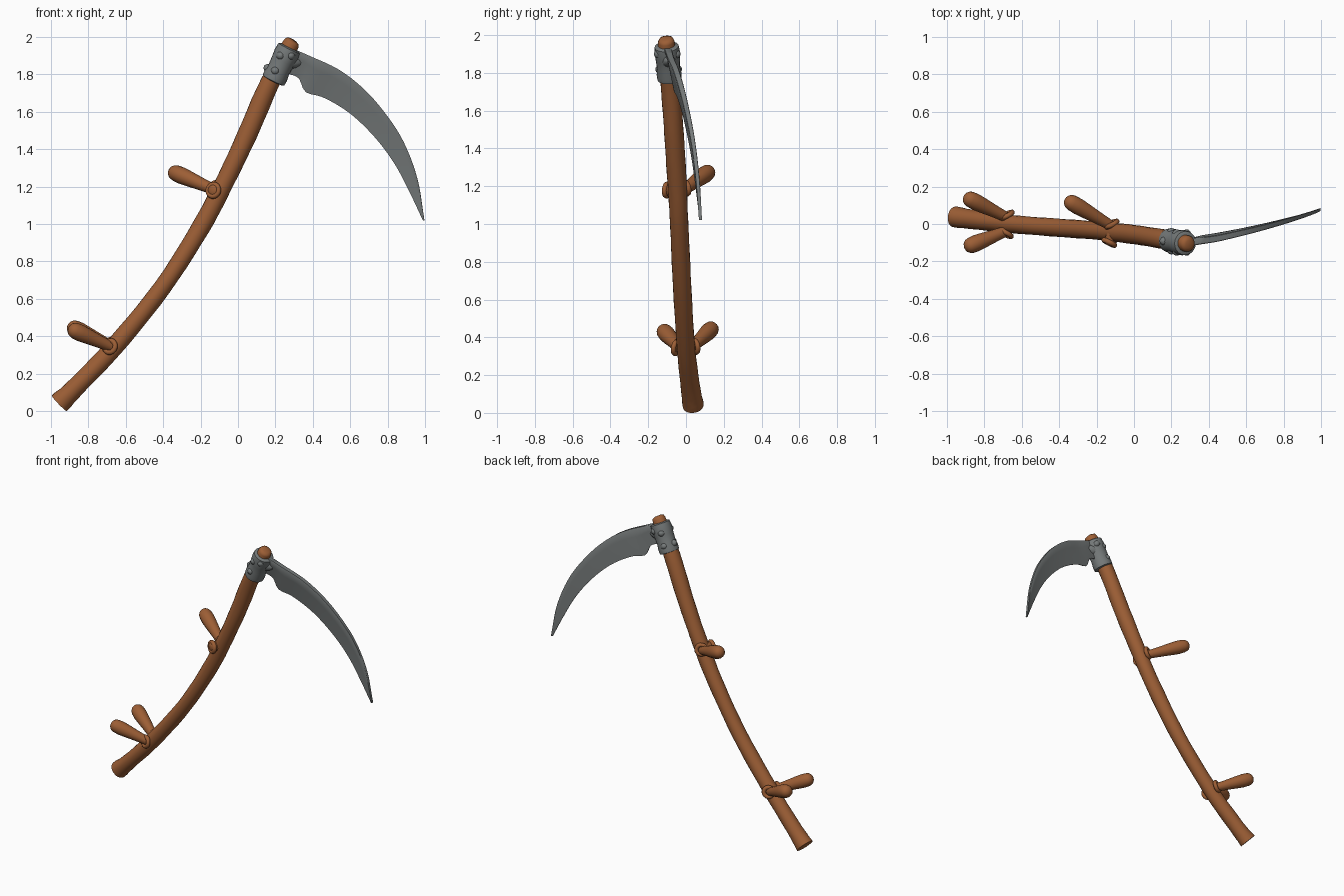
import bpy, bmesh, math
from mathutils import Vector

if "Cube" in bpy.data.objects:
    bpy.data.objects.remove(bpy.data.objects["Cube"], do_unlink=True)


def material(name, rgb):
    m = bpy.data.materials.new(name)
    m.use_nodes = True
    m.diffuse_color = (*rgb, 1)
    bsdf = m.node_tree.nodes["Principled BSDF"]
    bsdf.inputs["Base Color"].default_value = (*rgb, 1)
    bsdf.inputs["Roughness"].default_value = 0.7
    return m


wood = material("brown wood", (0.335, 0.113, 0.036))
steel = material("grey steel", (0.18, 0.195, 0.195))


def finish(name, bm, mat, angle=50):
    bmesh.ops.recalc_face_normals(bm, faces=bm.faces[:])
    mesh = bpy.data.meshes.new(name)
    bm.to_mesh(mesh)
    bm.free()
    mesh.materials.append(mat)
    ob = bpy.data.objects.new(name, mesh)
    bpy.context.collection.objects.link(ob)
    bpy.ops.object.select_all(action='DESELECT')
    ob.select_set(True)
    bpy.context.view_layer.objects.active = ob
    bpy.ops.object.shade_smooth_by_angle(angle=math.radians(angle))


def spline(points, steps):
    """Smooth curve through points of any dimension."""
    pts = [Vector(p) for p in points]
    pts = [2 * pts[0] - pts[1]] + pts + [2 * pts[-1] - pts[-2]]
    out = []
    for a, b, c, d in zip(pts, pts[1:], pts[2:], pts[3:]):
        for i in range(steps):
            t = i / steps
            out.append(0.5 * (2 * b + (c - a) * t + (2 * a - 5 * b + 4 * c - d) * t ** 2
                              + (3 * b - a - 3 * c + d) * t ** 3))
    return out + [pts[-2]]


def skin(bm, rings):
    """Bridge equal loops of points and cap both ends."""
    loops = [[bm.verts.new(p) for p in r] for r in rings]
    n = len(loops[0])
    for a, b in zip(loops, loops[1:]):
        for i in range(n):
            bm.faces.new((a[i], a[(i + 1) % n], b[(i + 1) % n], b[i]))
    bm.faces.new(loops[0][::-1])
    bm.faces.new(loops[-1])


def sweep(name, path, mat, sides=20, wobble=0.0):
    """Round tube along (x, y, z, radius) points."""
    rings = []
    for k, p in enumerate(path):
        tan = (path[min(k + 1, len(path) - 1)] - path[max(k - 1, 0)]).to_3d().normalized()
        u = tan.orthogonal() if abs(tan.y) > 0.95 else Vector((0, 1, 0)).cross(tan)
        u.normalize()
        v = tan.cross(u)
        ring = []
        for i in range(sides):
            a = math.tau * i / sides
            r = p[3] * (1 + wobble * math.sin(3 * a + k * 0.7) * math.sin(k * 1.3 + a))
            ring.append(p.to_3d() + r * (math.cos(a) * u + math.sin(a) * v))
        rings.append(ring)
    bm = bmesh.new()
    skin(bm, rings)
    finish(name, bm, mat)


def straight(start, end, profile):
    """Path from start to end with (fraction, radius) stations."""
    a, b = Vector(start), Vector(end)
    return [Vector((*a.lerp(b, t), r)) for t, r in profile]


# Curved wooden shaft, flared at the foot
shaft = spline([(-0.955, 0.038, 0.042, 0.058), (-0.87, 0.025, 0.125, 0.051),
                (-0.66, 0.0, 0.345, 0.049), (-0.405, -0.02, 0.66, 0.048),
                (-0.2, -0.035, 0.98, 0.049), (-0.078, -0.047, 1.21, 0.05),
                (0.046, -0.063, 1.47, 0.052), (0.168, -0.083, 1.75, 0.052),
                (0.285, -0.105, 1.965, 0.044)], 5)
shaft += [Vector((0.292, -0.106, 1.977, 0.038)), Vector((0.296, -0.107, 1.983, 0.022))]
sweep("shaft", shaft, wood, 20, 0.03)

# Grips: slim peg at the shaft swelling to a round knob, with a ring at the root
grip = [(0, 0.027), (0.15, 0.03), (0.4, 0.035), (0.65, 0.041), (0.85, 0.045), (1.0, 0.043),
        (1.07, 0.038), (1.12, 0.029), (1.15, 0.017), (1.16, 0.004)]


def ring(name, centre, axis):
    """Wooden hoop facing along the axis."""
    axis = Vector(axis).normalized()
    u = axis.orthogonal().normalized()
    v = axis.cross(u)
    bm = bmesh.new()
    n, m = 20, 8
    grid = []
    for i in range(n):
        a = math.tau * i / n
        out = math.cos(a) * u + math.sin(a) * v
        grid.append([bm.verts.new(Vector(centre) + out * (0.032 + 0.014 * math.cos(b))
                                  + axis * 0.014 * math.sin(b))
                     for b in [math.tau * j / m for j in range(m)]])
    for i in range(n):
        for j in range(m):
            p, q = grid[i], grid[(i + 1) % n]
            bm.faces.new((p[j], q[j], q[(j + 1) % m], p[(j + 1) % m]))
    finish(name, bm, wood)


for name, root, tip in (
        ("upper_grip", (-0.12, -0.01, 1.18), (-0.332, 0.113, 1.272)),
        ("lower_back_grip", (-0.68, 0.035, 0.35), (-0.875, 0.132, 0.443)),
        ("lower_front_grip", (-0.675, -0.035, 0.342), (-0.872, -0.114, 0.43))):
    sweep(name, straight(root, tip, grip), wood, 16)
for name, centre, axis in (
        ("upper_back_ring", (-0.12, 0.0, 1.19), (-0.5, 1, 0.2)),
        ("upper_front_ring", (-0.132, -0.1, 1.18), (0.5, 1, -0.1)),
        ("lower_back_ring", (-0.68, 0.048, 0.352), (-0.5, 1, 0.2)),
        ("lower_front_ring", (-0.685, -0.052, 0.345), (-0.5, -1, 0.2))):
    ring(name, centre, axis)
# Rounded peg end showing through the front of the upper ring
sweep("upper_peg", straight((-0.1, -0.03, 1.185), (-0.136, -0.115, 1.178),
                            [(0, 0.034), (0.85, 0.034), (0.95, 0.028), (1, 0.015)]), wood, 14)

# Steel socket clamped round the shaft
low, high = Vector((0.188, -0.087, 1.765)), Vector((0.277, -0.103, 1.945))
sweep("socket", straight(low, high, [(0, 0.054), (0.02, 0.064), (0.15, 0.066), (0.35, 0.061),
                                     (0.6, 0.064), (0.8, 0.068), (0.97, 0.064), (1, 0.05)]),
      steel, 20)
# Tang running from the blade into the socket
sweep("tang", straight((0.235, -0.095, 1.875), (0.335, -0.087, 1.86),
                       [(0, 0.05), (0.5, 0.04), (0.8, 0.028), (1, 0.012)]), steel, 14)

# Domed bolt heads on both faces and the outer side of the socket
dome = [(0, 0.023), (0.8, 0.023), (0.95, 0.019), (1.05, 0.012), (1.1, 0.004)]
for k, (t, side) in enumerate(((0.3, -0.015), (0.75, -0.027), (0.75, 0.027))):
    for face, label in ((-1, "front"), (1, "back")):
        c = low.lerp(high, t) + Vector((side, 0, 0))
        sweep(f"bolt_{k}_{label}", straight(c, c + Vector((0, face * 0.064, 0)), dome), steel, 12)
c = low.lerp(high, 0.25)
sweep("side_bolt", straight(c, c + Vector((-0.065, 0, 0.03)), dome), steel, 12)

# Curved blade: thick spine along the outer edge, thin cutting edge inside
spine = [(0.30, 1.935), (0.38, 1.90), (0.54, 1.825), (0.68, 1.715), (0.80, 1.575),
         (0.89, 1.43), (0.96, 1.24), (0.997, 1.02)]
edge = [(0.275, 1.80), (0.325, 1.78), (0.362, 1.705), (0.46, 1.675), (0.60, 1.59),
        (0.73, 1.465), (0.835, 1.325), (0.915, 1.175), (0.988, 1.02)]


def resample(line, count):
    """Evenly spaced points along a polyline."""
    lengths = [0]
    for a, b in zip(line, line[1:]):
        lengths.append(lengths[-1] + (b - a).length)
    out, k = [], 0
    for i in range(count):
        d = lengths[-1] * i / (count - 1)
        while k < len(line) - 2 and lengths[k + 1] < d:
            k += 1
        out.append(line[k].lerp(line[k + 1], (d - lengths[k]) / (lengths[k + 1] - lengths[k])))
    return out


def bow(x):
    """Backward sweep of the blade along its length."""
    t = x - 0.3
    return -0.088 + 0.16 * t + 0.11 * t * t


rings = []
count = 40
for k, (s, e) in enumerate(zip(resample(spline(spine, 6), count), resample(spline(edge, 6), count))):
    half = 0.02 * (1 - 0.6 * k / (count - 1))
    section = [(0, half * 0.8), (0.04, half), (0.3, half * 0.75), (0.65, half * 0.45), (1, 0.002)]
    outline = section + [(t, -h) for t, h in reversed(section)]
    loop = []
    for t, h in outline:
        p = s.lerp(e, t)
        lean = 0.18 * (t - 0.5) * (s.y - e.y)
        loop.append((p.x, bow(p.x) + lean + h, p.y))
    rings.append(loop)
bm = bmesh.new()
skin(bm, rings)
finish("blade", bm, steel, 50)
